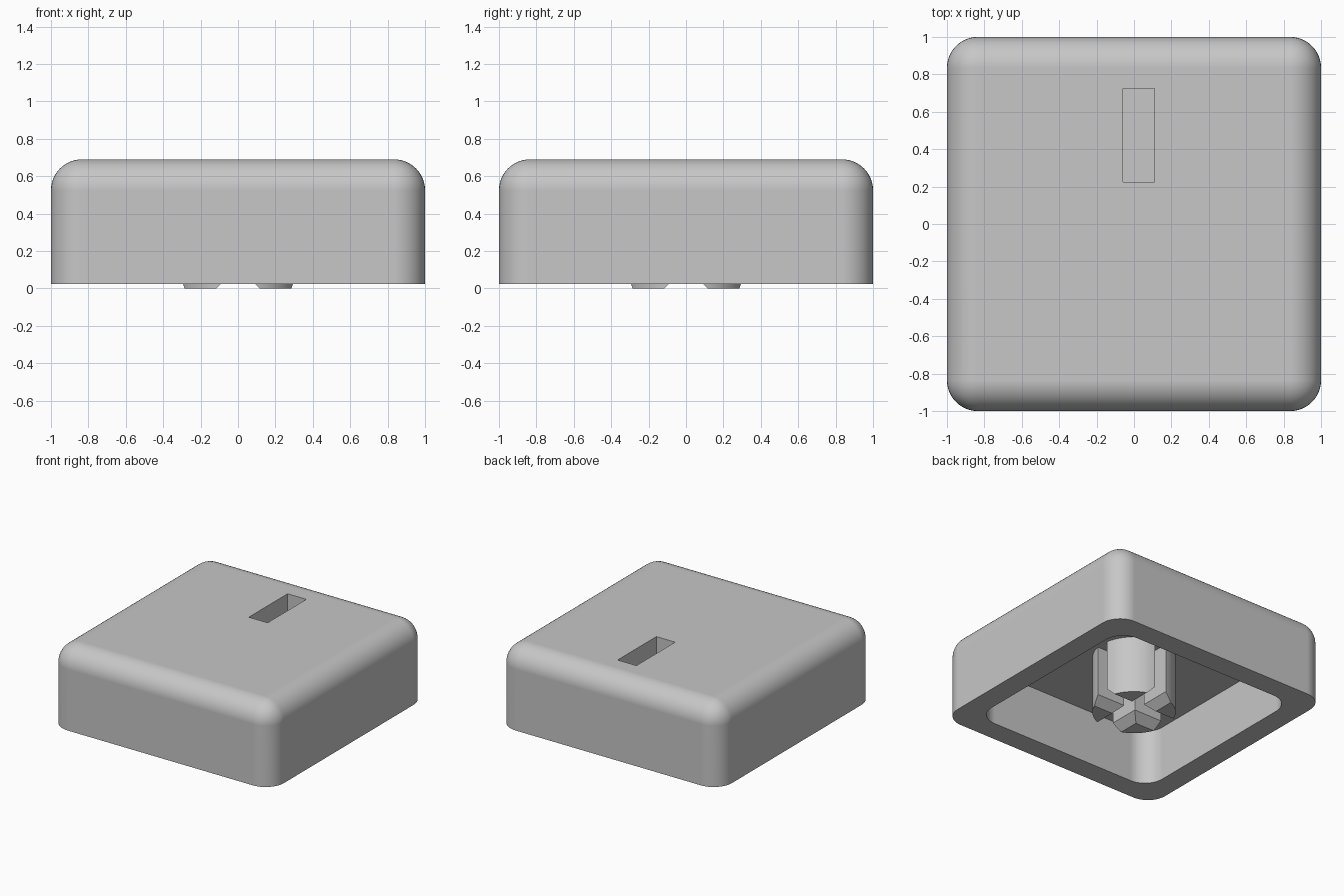
import bpy
import bmesh
import math
from mathutils import Matrix

default = bpy.data.objects.get("Cube")
if default:
    bpy.data.objects.remove(default, do_unlink=True)

BASE, TOP = 0.025, 0.69        # skirt rim and top face heights
CEILING = 0.467                # underside of the top
ROUND, WALL = 0.165, 0.178     # corner radius and skirt thickness
STEM_R = 0.308

grey = bpy.data.materials.new("plain grey")
grey.use_nodes = True
colour = (0.57, 0.57, 0.57, 1)
grey.diffuse_color = colour
grey.node_tree.nodes["Principled BSDF"].inputs["Base Color"].default_value = colour


def finish(name, bm):
    bmesh.ops.recalc_face_normals(bm, faces=bm.faces)
    mesh = bpy.data.meshes.new(name)
    bm.to_mesh(mesh)
    bm.free()
    mesh.materials.append(grey)
    obj = bpy.data.objects.new(name, mesh)
    bpy.context.collection.objects.link(obj)
    return obj


def block(name, x, y, z, radius=0, round_top=False):
    """Box between (min, max) pairs, with rounded uprights and optionally top edges."""
    bm = bmesh.new()
    bmesh.ops.create_cube(bm, size=1)
    for v in bm.verts:
        v.co = [span[0] if c < 0 else span[1] for c, span in zip(v.co, (x, y, z))]
    if radius:
        edges = [e for e in bm.edges
                 if abs(e.verts[0].co.z - e.verts[1].co.z) > 0.01
                 or (round_top and min(v.co.z for v in e.verts) > z[1] - 0.01)]
        bmesh.ops.bevel(bm, geom=edges, offset=radius, segments=12,
                        profile=0.5, affect='EDGES')
    return finish(name, bm)


def slot(name, angle):
    """Long slot with a flared mouth at the bottom."""
    half, flare = 0.052, 0.115
    side = [(flare + 0.02, -0.02), (half, flare - half), (half, TOP)]
    profile = side + [(-x, z) for x, z in reversed(side)]
    bm = bmesh.new()
    face = bm.faces.new([bm.verts.new((x, -0.5, z)) for x, z in profile])
    extruded = bmesh.ops.extrude_face_region(bm, geom=[face])
    for v in extruded["geom"]:
        if isinstance(v, bmesh.types.BMVert):
            v.co.y = 0.5
    bmesh.ops.transform(bm, matrix=Matrix.Rotation(angle, 4, 'Z'), verts=bm.verts)
    return finish(name, bm)


def cut(obj, cutter):
    mod = obj.modifiers.new("cut", 'BOOLEAN')
    mod.operation = 'DIFFERENCE'
    mod.solver = 'EXACT'
    mod.object = cutter
    bpy.context.view_layer.objects.active = obj
    bpy.ops.object.modifier_apply(modifier=mod.name)
    bpy.data.objects.remove(cutter, do_unlink=True)


# Rounded shell, hollow underneath
shell = block("shell", (-1, 1), (-1, 1), (BASE, TOP), ROUND, round_top=True)
inner = 1 - WALL
cut(shell, block("cavity_cutter", (-inner, inner), (-inner, inner),
                 (-0.2, CEILING), ROUND))

# Plain recess in the top face
cut(shell, block("recess_cutter", (-0.06, 0.11), (0.225, 0.725), (TOP - 0.17, 1)))

# Round stem split into quarters by a cross-shaped slot
bm = bmesh.new()
height = CEILING + 0.01
bmesh.ops.create_cone(bm, cap_ends=True, segments=64, radius1=STEM_R, radius2=STEM_R,
                      depth=height, matrix=Matrix.Translation((0, 0, height / 2)))
stem = finish("stem", bm)
for angle in (0, math.pi / 2):
    cut(stem, slot("slot_cutter", angle))

# Smooth rounding, with the large faces kept flat
for obj in (shell, stem):
    bpy.ops.object.select_all(action='DESELECT')
    obj.select_set(True)
    bpy.context.view_layer.objects.active = obj
    bpy.ops.object.shade_smooth_by_angle(angle=math.radians(30))
    weighted = obj.modifiers.new("flat_faces", 'WEIGHTED_NORMAL')
    weighted.keep_sharp = True
